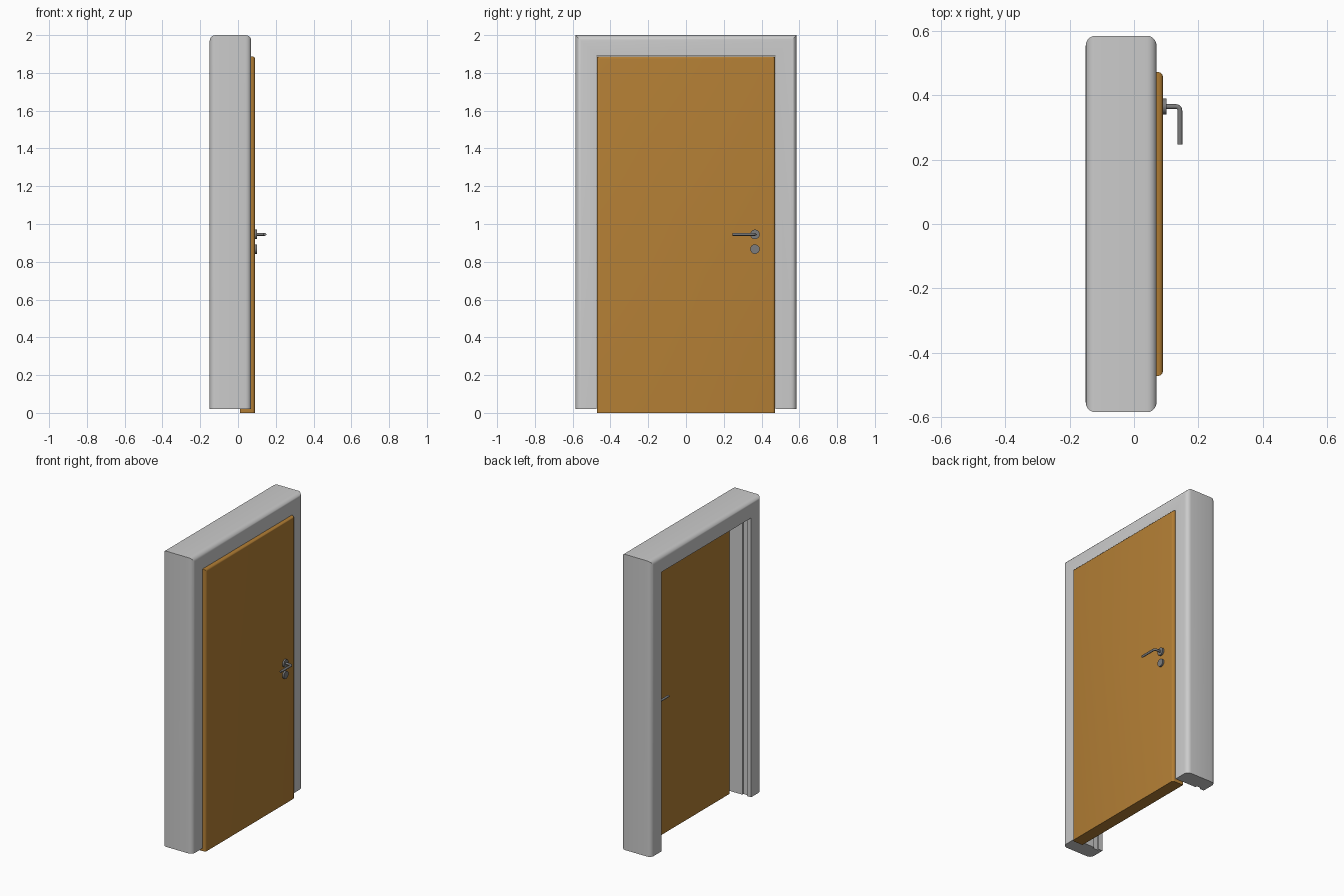
import bpy, bmesh, math

if "Cube" in bpy.data.objects:
    bpy.data.objects.remove(bpy.data.objects["Cube"])


def material(name, rgb):
    m = bpy.data.materials.new(name)
    m.diffuse_color = (*rgb, 1)
    m.use_nodes = True
    m.node_tree.nodes["Principled BSDF"].inputs["Base Color"].default_value = m.diffuse_color
    return m


def make_object(name, bm, mat=None, angle=35):
    bmesh.ops.recalc_face_normals(bm, faces=bm.faces)
    me = bpy.data.meshes.new(name)
    bm.to_mesh(me)
    bm.free()
    ob = bpy.data.objects.new(name, me)
    bpy.context.collection.objects.link(ob)
    if mat:
        me.materials.append(mat)
    bpy.ops.object.select_all(action='DESELECT')
    bpy.context.view_layer.objects.active = ob
    ob.select_set(True)
    bpy.ops.object.shade_smooth_by_angle(angle=math.radians(angle))
    return ob


wood = material("wood", (0.45, 0.21, 0.035))
metal = material("dark_metal", (0.2, 0.2, 0.2))

# Frame: one profile (depth x, outward offset d) swept with mitres around the opening
HALF, TOP, BOTTOM, WIDTH, R = 0.475, 1.89, 0.02, 0.11, 0.03


def arc(cx, cd, start):
    steps = [math.radians(start + 90 * i / 5) for i in range(6)]
    return [(cx + R * math.cos(a), cd + R * math.sin(a)) for a in steps]


profile = [(0.07, 0)]
profile += arc(0.07 - R, WIDTH - R, 0)
profile += arc(-0.15 + R, WIDTH - R, 90)
# inner face with the seal groove
profile += [(-0.15, 0), (-0.12, 0), (-0.12, 0.012), (-0.085, 0.012), (-0.085, 0)]

bm = bmesh.new()
rings = []
for side, at_top in ((-1, 0), (-1, 1), (1, 1), (1, 0)):
    rings.append([bm.verts.new((x, side * (HALF + d), TOP + d if at_top else BOTTOM))
                  for x, d in profile])
n = len(profile)
for a, b in zip(rings, rings[1:]):
    for i in range(n):
        j = (i + 1) % n
        bm.faces.new((a[i], a[j], b[j], b[i]))
bm.faces.new(rings[0])
bm.faces.new(rings[-1])
make_object("door_frame", bm)

# Door leaf: slab with front side and top edges rounded
bm = bmesh.new()
bmesh.ops.create_cube(bm, size=1)
for v in bm.verts:
    v.co.x = 0.05 + v.co.x * 0.08
    v.co.y *= 0.944
    v.co.z = 0.944 + v.co.z * 1.888
front_edges = [e for e in bm.edges
               if all(v.co.x > 0.08 for v in e.verts)
               and any(v.co.z > 1 for v in e.verts)]
bmesh.ops.bevel(bm, geom=front_edges, offset=0.015, segments=4,
                profile=0.5, affect='EDGES')
make_object("door_leaf", bm, wood)

# Hardware on both faces of the leaf, mirrored about its middle plane
HY, HZ, ELBOW, TUBE, REACH = 0.365, 0.945, 0.012, 0.0075, 0.1425


def disc(name, x, y, z, r, thick):
    bpy.ops.mesh.primitive_cylinder_add(vertices=32, radius=r, depth=thick,
                                        location=(x, y, z),
                                        rotation=(0, math.pi / 2, 0))
    ob = bpy.context.object
    ob.name = name
    ob.data.materials.append(metal)
    bpy.ops.object.shade_smooth_by_angle(angle=math.radians(35))


def lever(name, flip):
    path = [(0.085, HY)]
    for i in range(6):
        t = math.pi / 2 * i / 5
        path.append((REACH - ELBOW + ELBOW * math.sin(t),
                     HY - ELBOW + ELBOW * math.cos(t)))
    path.append((REACH, 0.247))
    bm = bmesh.new()
    rings = []
    for k, (x, y) in enumerate(path):
        t = math.pi / 2 * min(max(k - 1, 0), 5) / 5
        ring = []
        for s in range(16):
            a = 2 * math.pi * s / 16
            o = TUBE * math.cos(a)
            px = x + o * math.sin(t)
            ring.append(bm.verts.new((flip(px), y + o * math.cos(t),
                                      HZ + TUBE * math.sin(a))))
        rings.append(ring)
    for a, b in zip(rings, rings[1:]):
        for i in range(16):
            j = (i + 1) % 16
            bm.faces.new((a[i], a[j], b[j], b[i]))
    bm.faces.new(rings[0])
    bm.faces.new(rings[-1])
    make_object(name, bm, metal)


for label, flip in (("front", lambda x: x), ("back", lambda x: 0.1 - x)):
    disc(label + "_handle_rose", flip(0.095), HY, HZ, 0.025, 0.012)
    disc(label + "_lock_rose", flip(0.095), HY, 0.867, 0.025, 0.012)
    lever(label + "_lever", flip)
